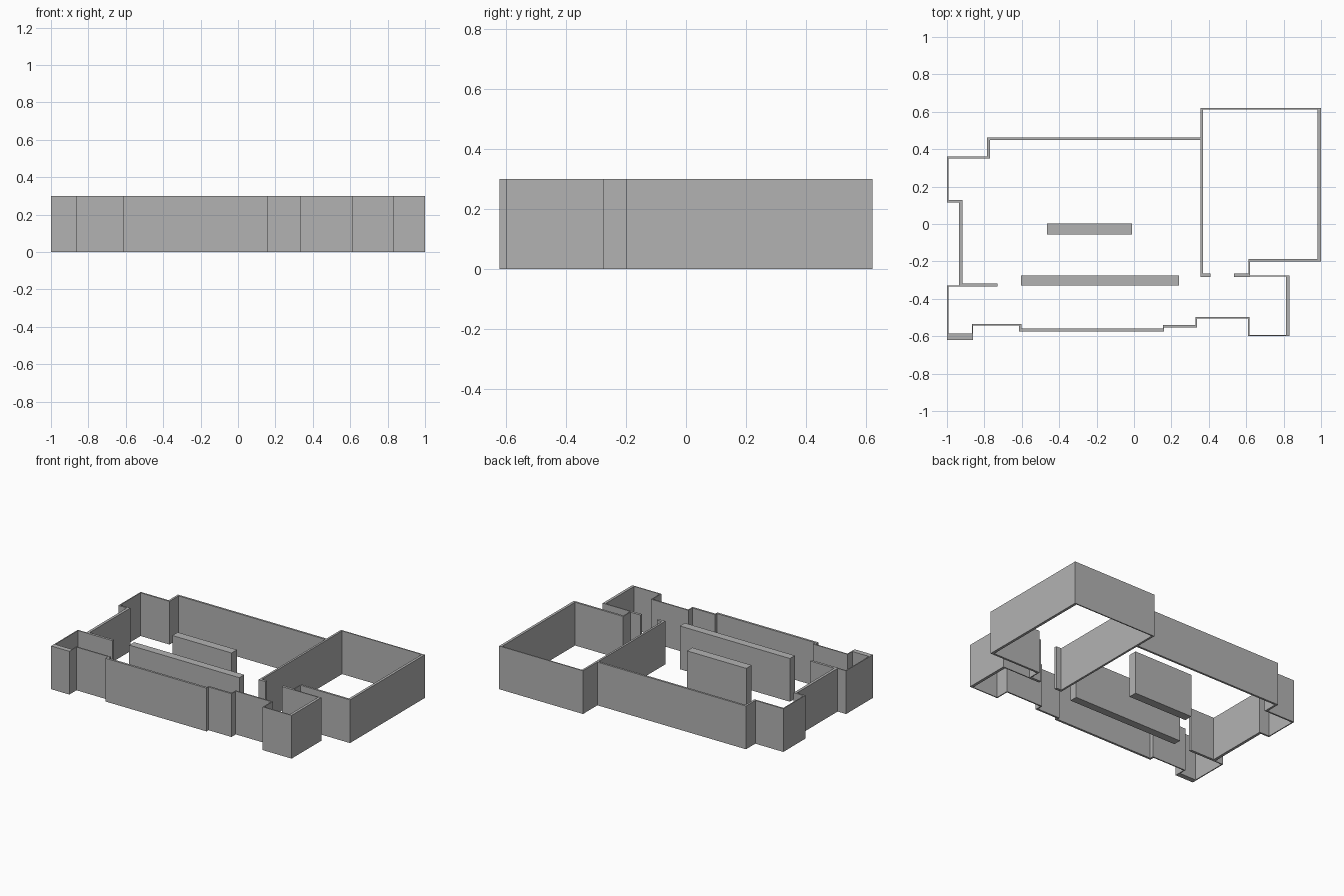
import bpy
import bmesh

cube = bpy.data.objects.get("Cube")
if cube:
    bpy.data.objects.remove(cube, do_unlink=True)

HEIGHT = 0.3
THIN = 0.007

grey = bpy.data.materials.new("plaster grey")
grey.use_nodes = True
colour = (0.45, 0.45, 0.45, 1)
grey.diffuse_color = colour
grey.node_tree.nodes["Principled BSDF"].inputs["Base Color"].default_value = colour


def block(name, left, right, front, back):
    """Solid full-height wall filling the given plan rectangle."""
    bm = bmesh.new()
    bmesh.ops.create_cube(bm, size=1)
    for v in bm.verts:
        v.co.x = right if v.co.x > 0 else left
        v.co.y = back if v.co.y > 0 else front
        v.co.z = HEIGHT if v.co.z > 0 else 0
    mesh = bpy.data.meshes.new(name)
    bm.to_mesh(mesh)
    bm.free()
    mesh.materials.append(grey)
    obj = bpy.data.objects.new(name, mesh)
    bpy.context.collection.objects.link(obj)


def cross_wall(name, left, right, front, thick=THIN):
    """Wall running left to right; these own the corners."""
    block(name, left, right, front, front + thick)


def side_wall(name, left, front, back, thick=THIN):
    """Wall running front to back, butting against the cross walls."""
    block(name, left, left + thick, front, back)


# Large room on the back corner
cross_wall("large_room_back_wall", 0.356, 0.995 + 0.005, 0.613, 0.008)
cross_wall("large_room_front_wall", 0.613, 1, -0.2, 0.014)
side_wall("large_room_outer_wall", 0.982, -0.186, 0.613, 0.018)
side_wall("large_room_inner_wall", 0.356, -0.265, 0.613, 0.014)
cross_wall("inner_door_stub", 0.356, 0.41, -0.283, 0.018)

# Small front room beside it
side_wall("entry_return_wall", 0.613, -0.265, -0.2)
cross_wall("outer_door_stub", 0.535, 0.62, -0.283, 0.018)
cross_wall("small_room_back_wall", 0.62, 0.832, -0.282)
side_wall("small_room_outer_wall", 0.813, -0.593, -0.282, 0.019)
cross_wall("small_room_front_wall", 0.61, 0.832, -0.6)
side_wall("small_room_inner_wall", 0.61, -0.593, -0.506)

# Stepped front facade
cross_wall("facade_recess", 0.33, 0.617, -0.506, 0.009)
side_wall("facade_recess_return", 0.33, -0.54, -0.506)
cross_wall("facade_step", 0.154, 0.337, -0.553, 0.013)
side_wall("facade_step_return", 0.154, -0.56, -0.553)
cross_wall("facade_main", -0.615, 0.161, -0.575, 0.015)
side_wall("facade_main_return", -0.615, -0.56, -0.543, 0.013)
cross_wall("facade_end", -0.867, -0.602, -0.543, 0.008)
side_wall("facade_end_return", -0.867, -0.586, -0.543)

# Corner room at the front
cross_wall("corner_room_front_wall", -1, -0.86, -0.621, 0.035)
side_wall("corner_room_outer_wall", -1, -0.586, -0.335)
cross_wall("corner_room_back_wall", -1, -0.935, -0.335)
cross_wall("corner_room_partition", -0.935, -0.73, -0.335, 0.017)

# Side and back of the main hall
side_wall("hall_side_wall", -0.935, -0.318, 0.116, 0.019)
cross_wall("bay_front_wall", -1, -0.916, 0.116, 0.012)
side_wall("bay_side_wall", -1, 0.128, 0.35)
cross_wall("bay_back_wall", -1, -0.77, 0.35, 0.011)
side_wall("bay_return_wall", -0.785, 0.361, 0.449, 0.014)
cross_wall("hall_back_wall", -0.785, 0.356, 0.449, 0.014)

# Free-standing walls inside the hall
block("short_island_wall", -0.465, -0.01, -0.056, 0.003)
block("long_island_wall", -0.605, 0.24, -0.329, -0.275)
